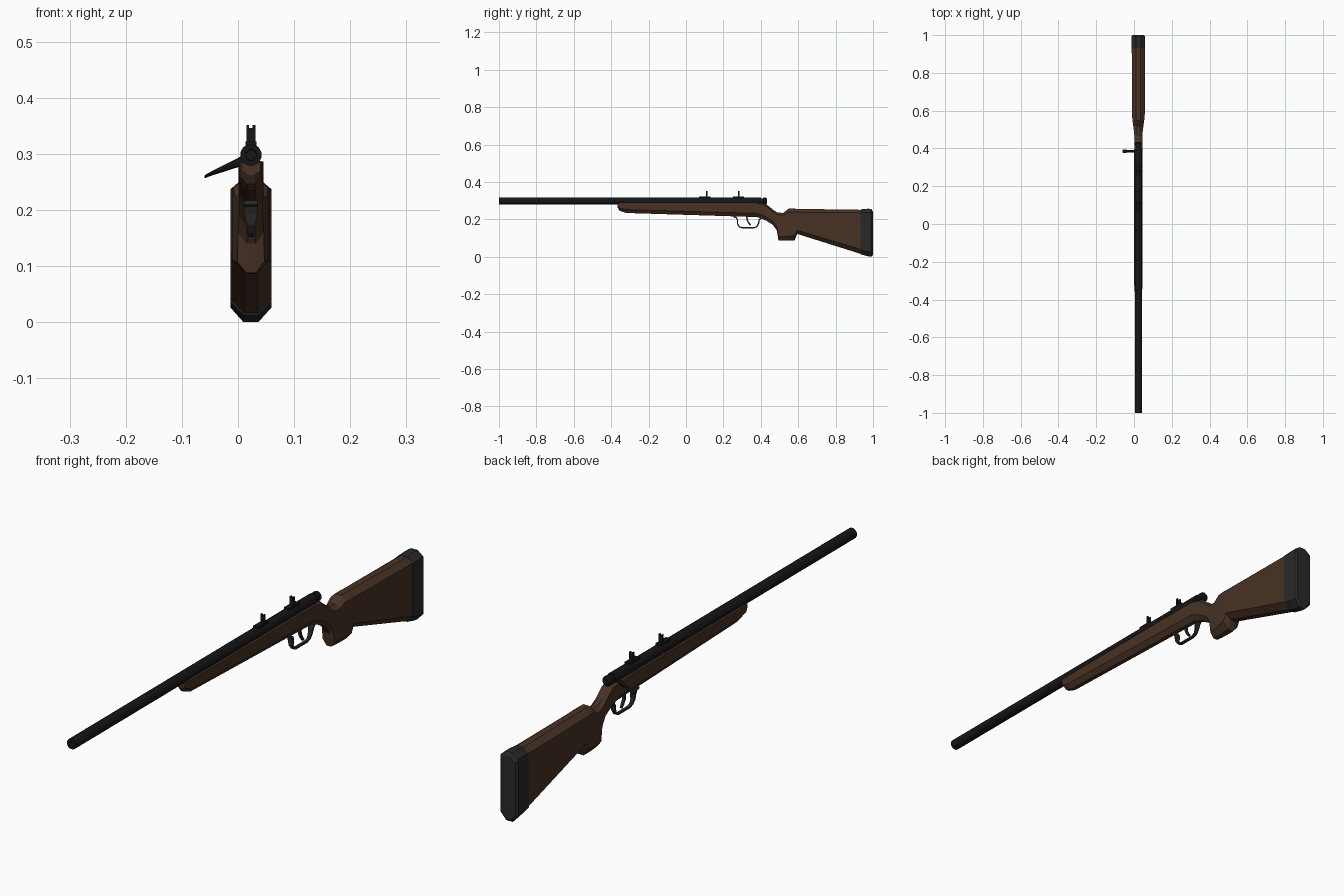
import bpy, bmesh, math
from mathutils import Vector

CX = 0.023  # centre plane of the gun


def material(name, rgb):
    m = bpy.data.materials.new(name)
    m.diffuse_color = (*rgb, 1)
    return m


WOOD = material("wood", (0.065, 0.032, 0.018))
STEEL = material("black_steel", (0.008, 0.008, 0.009))
RUBBER = material("dark_rubber", (0.022, 0.022, 0.023))


def finish(name, bm, mat):
    bmesh.ops.recalc_face_normals(bm, faces=bm.faces)
    me = bpy.data.meshes.new(name)
    bm.to_mesh(me)
    bm.free()
    me.materials.append(mat)
    ob = bpy.data.objects.new(name, me)
    bpy.context.collection.objects.link(ob)
    return ob


def loft(name, rings, mat):
    """Skin equal-length rings of points and cap both ends."""
    bm = bmesh.new()
    vr = [[bm.verts.new(p) for p in r] for r in rings]
    n = len(vr[0])
    for a, b in zip(vr, vr[1:]):
        for i in range(n):
            bm.faces.new((a[i], a[(i + 1) % n], b[(i + 1) % n], b[i]))
    bm.faces.new(vr[0])
    bm.faces.new(vr[-1])
    return finish(name, bm, mat)


def octagon(y, top, bottom, half, cut_top, cut_bottom):
    """Upright cross-section with chamfered corners."""
    f = 0.36 * half
    right = [(f, bottom), (half, bottom + cut_bottom), (half, top - cut_top), (f, top)]
    pts = right + [(-x, z) for x, z in reversed(right)]
    return [(CX + x, y, z) for x, z in pts]


def circle(y, r, n=12, z=0.298):
    return [(CX + r * math.cos(2 * math.pi * (i + .5) / n), y,
             z + r * math.sin(2 * math.pi * (i + .5) / n)) for i in range(n)]


def box(name, x, y, z, mat):
    return loft(name, [[(a, b, c) for a, c in ((x[0], z[0]), (x[1], z[0]), (x[1], z[1]), (x[0], z[1]))]
                       for b in y], mat)


# Wooden stock: y, top, bottom, half width, top chamfer, bottom chamfer
sections = [
    (-0.365, 0.288, 0.262, 0.017, 0.004, 0.008),
    (-0.355, 0.290, 0.246, 0.020, 0.004, 0.014),
    (-0.320, 0.290, 0.234, 0.022, 0.004, 0.018),
    (0.380, 0.290, 0.212, 0.022, 0.004, 0.020),
    (0.425, 0.284, 0.195, 0.021, 0.010, 0.020),
    (0.465, 0.252, 0.170, 0.021, 0.012, 0.020),
    (0.486, 0.238, 0.140, 0.023, 0.012, 0.020),
    (0.494, 0.236, 0.088, 0.024, 0.012, 0.020),
    (0.520, 0.234, 0.086, 0.027, 0.012, 0.022),
    (0.548, 0.257, 0.086, 0.031, 0.018, 0.024),
    (0.580, 0.257, 0.087, 0.034, 0.018, 0.026),
    (0.594, 0.256, 0.122, 0.034, 0.018, 0.020),
    (0.935, 0.251, 0.015, 0.035, 0.016, 0.024),
]
loft("stock", [octagon(*s) for s in sections], WOOD)

# Butt pad
loft("butt_pad", [octagon(0.932, 0.253, 0.013, 0.0365, 0.018, 0.024),
                  octagon(0.975, 0.257, 0.002, 0.0365, 0.020, 0.025),
                  octagon(0.993, 0.254, 0.000, 0.0365, 0.018, 0.026),
                  octagon(1.000, 0.240, 0.012, 0.030, 0.014, 0.020)], RUBBER)

# Barrel with a shallow bore, then the bolt shroud behind it
loft("barrel", [circle(-0.97, 0.009), circle(-1.0, 0.010), circle(-1.0, 0.0195),
                circle(0.40, 0.0195)], STEEL)
loft("bolt_shroud", [circle(0.39, 0.014), circle(0.412, 0.014), circle(0.414, 0.018),
                     circle(0.428, 0.018), circle(0.434, 0.012)], STEEL)

# Bolt handle: flattens and widens towards its tip
handle = []
for x, z, hy, hz in ((0.018, 0.292, 0.006, 0.010), (-0.035, 0.270, 0.006, 0.005),
                     (-0.045, 0.266, 0.010, 0.004), (-0.058, 0.260, 0.010, 0.003),
                     (-0.060, 0.259, 0.006, 0.002)):
    handle.append([(x, 0.385 + hy * math.cos(a), z + hz * math.sin(a))
                   for a in (math.pi * k / 4 for k in range(8))])
loft("bolt_handle", handle, STEEL)

# Two sights: base plate, post and a pair of notch ears
for label, y, y0, y1 in (("front", 0.112, 0.07, 0.13), ("rear", 0.283, 0.25, 0.31)):
    box(label + "_sight_base", (CX - 0.010, CX + 0.010), (y0, y1), (0.308, 0.322), STEEL)
    box(label + "_sight_post", (CX - 0.008, CX + 0.008), (y - 0.004, y + 0.004), (0.315, 0.346), STEEL)
    for s in (-1, 1):
        x0, x1 = sorted((CX + s * 0.003, CX + s * 0.008))
        box(label + "_sight_ear", (x0, x1), (y - 0.004, y + 0.004), (0.345, 0.351), STEEL)


def strap(name, path, widths, t, mat):
    """Flat strip following a (y, z) path."""
    rings = []
    for i, (y, z) in enumerate(path):
        a, b = path[max(i - 1, 0)], path[min(i + 1, len(path) - 1)]
        d = Vector((b[0] - a[0], b[1] - a[1])).normalized()
        ny, nz = -d.y * t / 2, d.x * t / 2
        w = widths[i] / 2
        rings.append([(CX - w, y - ny, z - nz), (CX + w, y - ny, z - nz),
                      (CX + w, y + ny, z + nz), (CX - w, y + ny, z + nz)])
    return loft(name, rings, mat)


# Trigger guard and trigger
strap("trigger_guard",
      [(0.255, 0.213), (0.270, 0.209), (0.275, 0.195), (0.276, 0.175), (0.285, 0.161), (0.300, 0.155),
       (0.365, 0.155), (0.380, 0.162), (0.388, 0.178), (0.391, 0.195), (0.400, 0.207)],
      [0.024, 0.024, 0.022, 0.016, 0.012, 0.010, 0.010, 0.012, 0.016, 0.020, 0.022], 0.007, RUBBER)
strap("trigger", [(0.325, 0.216), (0.328, 0.195), (0.336, 0.180), (0.345, 0.168)],
      [0.010, 0.010, 0.009, 0.007], 0.008, RUBBER)
